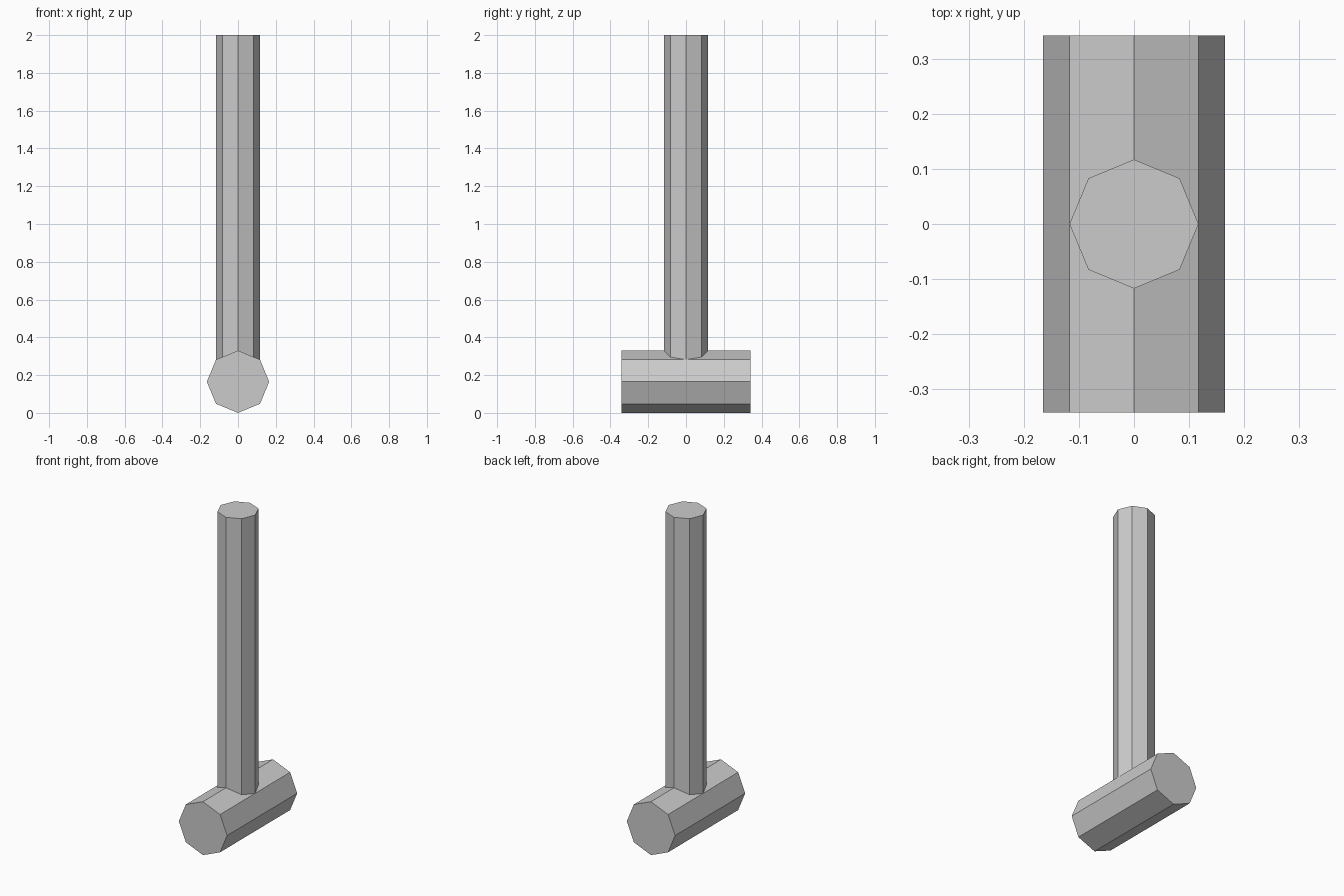
import bpy
import math

if "Cube" in bpy.data.objects:
    bpy.data.objects.remove(bpy.data.objects["Cube"])

# Single plain grey for the whole mallet
grey = bpy.data.materials.new("plain grey")
grey.diffuse_color = (0.6, 0.6, 0.6, 1.0)
grey.use_nodes = True
grey.node_tree.nodes["Principled BSDF"].inputs["Base Color"].default_value = grey.diffuse_color


def octagonal_bar(name, radius, length, location, rotation=(0, 0, 0)):
    """Flat-faced eight-sided bar with capped ends."""
    bpy.ops.mesh.primitive_cylinder_add(
        vertices=8, radius=radius, depth=length,
        location=location, rotation=rotation)
    bar = bpy.context.object
    bar.name = name
    bar.data.materials.append(grey)
    return bar


HEAD_RADIUS = 0.165
HEAD_LENGTH = 0.684
HANDLE_RADIUS = 0.117
TOP = 2.0

# Head: lies along y, resting on its lower corner edge
octagonal_bar("mallet_head", HEAD_RADIUS, HEAD_LENGTH,
              (0, 0, HEAD_RADIUS), (math.pi / 2, 0, 0))

# Handle: rises from the middle of the head
octagonal_bar("handle", HANDLE_RADIUS, TOP - HEAD_RADIUS,
              (0, 0, (TOP + HEAD_RADIUS) / 2))
